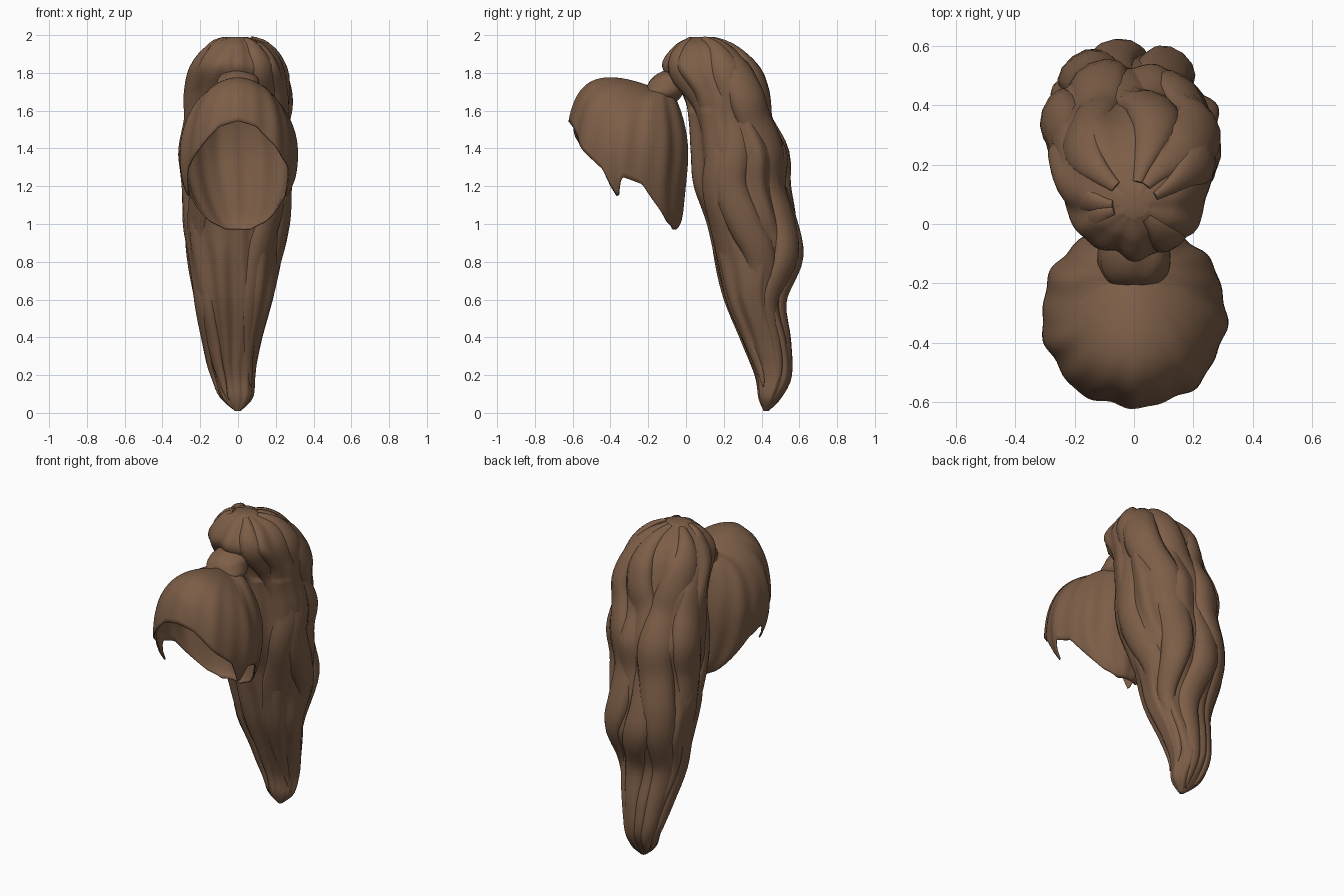
import bpy, bmesh, math
from mathutils import Vector

if "Cube" in bpy.data.objects:
    bpy.data.objects.remove(bpy.data.objects["Cube"])

brown = bpy.data.materials.new("brown hair")
brown.diffuse_color = (0.205, 0.112, 0.064, 1)
brown.use_nodes = True
brown.node_tree.nodes["Principled BSDF"].inputs["Base Color"].default_value = brown.diffuse_color


def spline(rows, n):
    """Smoothly resample a list of number rows (Catmull-Rom)."""
    out, last = [], len(rows) - 1
    for i in range(n + 1):
        f = i / n * last
        k = min(int(f), last - 1)
        t = f - k
        p = [rows[max(0, min(last, k + d))] for d in (-1, 0, 1, 2)]
        out.append([0.5 * (2 * b + (c - a) * t + (2 * a - 5 * b + 4 * c - d) * t * t
                           + (3 * b - a - 3 * c + d) * t ** 3) for a, b, c, d in zip(*p)])
    return out


def loft(name, rings, caps=(True, True), angle=50):
    """Skin closed rings of points into one smooth object."""
    bm = bmesh.new()
    vs = [[bm.verts.new(p) for p in r] for r in rings]
    n = len(rings[0])
    for a, b in zip(vs, vs[1:]):
        for j in range(n):
            bm.faces.new((a[j], a[(j + 1) % n], b[(j + 1) % n], b[j]))
    for use, ring in zip(caps, (vs[0], vs[-1])):
        if use:
            c = bm.verts.new(sum((v.co for v in ring), Vector()) / n)
            for j in range(n):
                bm.faces.new((ring[j], ring[(j + 1) % n], c))
    bmesh.ops.recalc_face_normals(bm, faces=bm.faces)
    me = bpy.data.meshes.new(name)
    bm.to_mesh(me)
    bm.free()
    me.materials.append(brown)
    me.shade_smooth()
    me.set_sharp_from_angle(angle=math.radians(angle))
    ob = bpy.data.objects.new(name, me)
    bpy.context.collection.objects.link(ob)
    return ob


def circle(n):
    return [2 * math.pi * j / n for j in range(n)]


# Scalp cap: open shell with a fringe, side points and nape (angle from front, rim height)
RIM = [(0, 1.50), (20, 1.48), (38, 1.41), (64, 1.29), (73, 1.13), (83, 1.25),
       (103, 1.21), (125, 1.01), (145, 0.97), (180, 0.97)]


def rim_height(deg):
    for (a, za), (b, zb) in zip(RIM, RIM[1:]):
        if deg <= b:
            return za + (zb - za) * (deg - a) / (b - a)
    return RIM[-1][1]


ROWS, RZ, ZC = 28, 0.42, 1.37
rings = []
for i in range(1, ROWS + 1):
    ring = []
    for a in circle(120):
        deg = math.degrees(min(a, 2 * math.pi - a))
        pol = i / ROWS * math.acos(max(-0.955, (rim_height(deg) - ZC) / RZ))
        s = math.sin(pol) ** 0.85
        groove = 1 + 0.018 * s * (math.sin(9 * a + 1) + 0.7 * math.sin(16 * a + 2 * pol))
        pole = math.exp(-(pol / 0.6) ** 2)
        low, front = max(0, -math.cos(pol)), max(0, math.cos(a))
        lift = max(0, math.sin(2 * pol)) * (0.08 * front - 0.04 * math.sin(a) ** 2)
        ring.append(Vector((0.31 * s * groove * math.sin(a),
                            -0.305 - (0.315 + 0.01 * front) * s * groove * math.cos(a)
                            + 0.12 * pole + 0.16 * low ** 3,
                            ZC + RZ * math.cos(pol) - 0.06 * pole + lift)))
    rings.append(ring)
cap = loft("scalp_cap", rings, (True, False))
sol = cap.modifiers.new("thickness", 'SOLIDIFY')
sol.thickness = 0.008
sol.offset = -1

# Gathered knot where the tail leaves the cap
rings = []
for i in range(25):
    u = math.pi * i / 24
    d = -0.105 * math.cos(u)
    ring = []
    for q in circle(32):
        r = max(0, math.sin(u)) ** 0.6 * (1 + 0.04 * math.sin(7 * q + 2 * u)) + 0.01
        ring.append(Vector((0.12 * r * math.cos(q), -0.11 + d + 0.02 * r * math.sin(q),
                            1.715 + 0.2 * d + 0.1 * r * math.sin(q))))
    rings.append(ring)
loft("hair_knot", rings)

# Main tail: rows of height, front y, back y, half width
TAIL = spline([(1.99, 0.02, 0.12, 0.05), (1.94, -0.06, 0.25, 0.17),
               (1.83, -0.12, 0.36, 0.25), (1.68, -0.02, 0.42, 0.28),
               (1.55, 0.01, 0.45, 0.28), (1.38, 0.02, 0.53, 0.295),
               (1.20, 0.03, 0.53, 0.275), (1.00, 0.10, 0.57, 0.27),
               (0.82, 0.14, 0.59, 0.25), (0.60, 0.20, 0.51, 0.21),
               (0.38, 0.29, 0.55, 0.15), (0.20, 0.36, 0.56, 0.11),
               (0.08, 0.38, 0.50, 0.085), (0.01, 0.41, 0.44, 0.015)], 110)


def tail_point(row, a, g=1.0):
    """Point on the tail at angle a (90 degrees is the back)."""
    z, y0, y1, w = row
    c, s = math.cos(a), math.sin(a)
    narrow = 1 - (0.3 if z > 1.6 else 0.15) * max(0, -s) ** 2
    lean = -0.025 * max(0, min(1, (1.3 - z) * 3)) * min(1, z * 4)
    return Vector((lean + w * math.copysign(abs(c) ** 0.85, c) * narrow * g,
                   (y0 + y1) / 2 + (y1 - y0) / 2 * math.copysign(abs(s) ** 0.85, s) * g, z))


rings = []
for row in TAIL:
    w = 1.6 * math.sin(3.2 * row[0])
    ring = []
    for a in circle(96):
        g = 0.97 + 0.04 * math.sin(7 * a + w) + 0.025 * math.sin(12 * a - 1.5 * w + 1)
        if row[0] < 1.6:  # parting down the front
            g -= 0.12 * math.exp(-((a - 1.5 * math.pi) / 0.13) ** 2)
        ring.append(tail_point(row, a, g))
    rings.append(ring)
loft("main_tail", rings)


def tail_lock(name, deg, end, size, phase):
    """A wavy tapered strand that rides on the tail and ends at row `end`."""
    start = 3
    path = []
    for i in range(start, end + 1):
        t = (i - start) / (end - start)
        a = math.radians(deg) + 0.26 * math.sin(9 * t + phase)
        bulge = 0.80 + 0.08 * math.sin(13 * t + 1.7 * phase) + 0.14 * t ** 6
        taper = min(1, 0.35 + 4 * t) * (1 - t ** 7)
        path.append((tail_point(TAIL[i], a, bulge), a,
                     max(0.004, size * taper * (0.35 + 2.2 * TAIL[i][3]))))
    rings = []
    for k in range(0, len(path), 2):
        p, a, r = path[k]
        tan = (path[min(k + 1, len(path) - 1)][0] - path[max(k - 1, 0)][0]).normalized()
        out = Vector((math.cos(a), math.sin(a), 0))
        out = (out - tan * out.dot(tan)).normalized()
        side = tan.cross(out)
        rings.append([p + r * (side * math.cos(q) + out * 0.65 * math.sin(q)) for q in circle(12)])
    loft(name, rings)


# Wavy locks over the tail: angle, last row, size, phase of the wave
for spec in (("right_lock", 5, 98, 0.10, 0.3), ("left_lock", 175, 105, 0.10, 1.6),
             ("right_back_lock", 48, 86, 0.11, 2.4), ("left_back_lock", 130, 106, 0.11, 0.9),
             ("middle_back_lock", 90, 107, 0.10, 3.6),
             ("right_front_lock", -38, 98, 0.09, 4.2), ("left_front_lock", 218, 103, 0.09, 5.0)):
    tail_lock(*spec)
